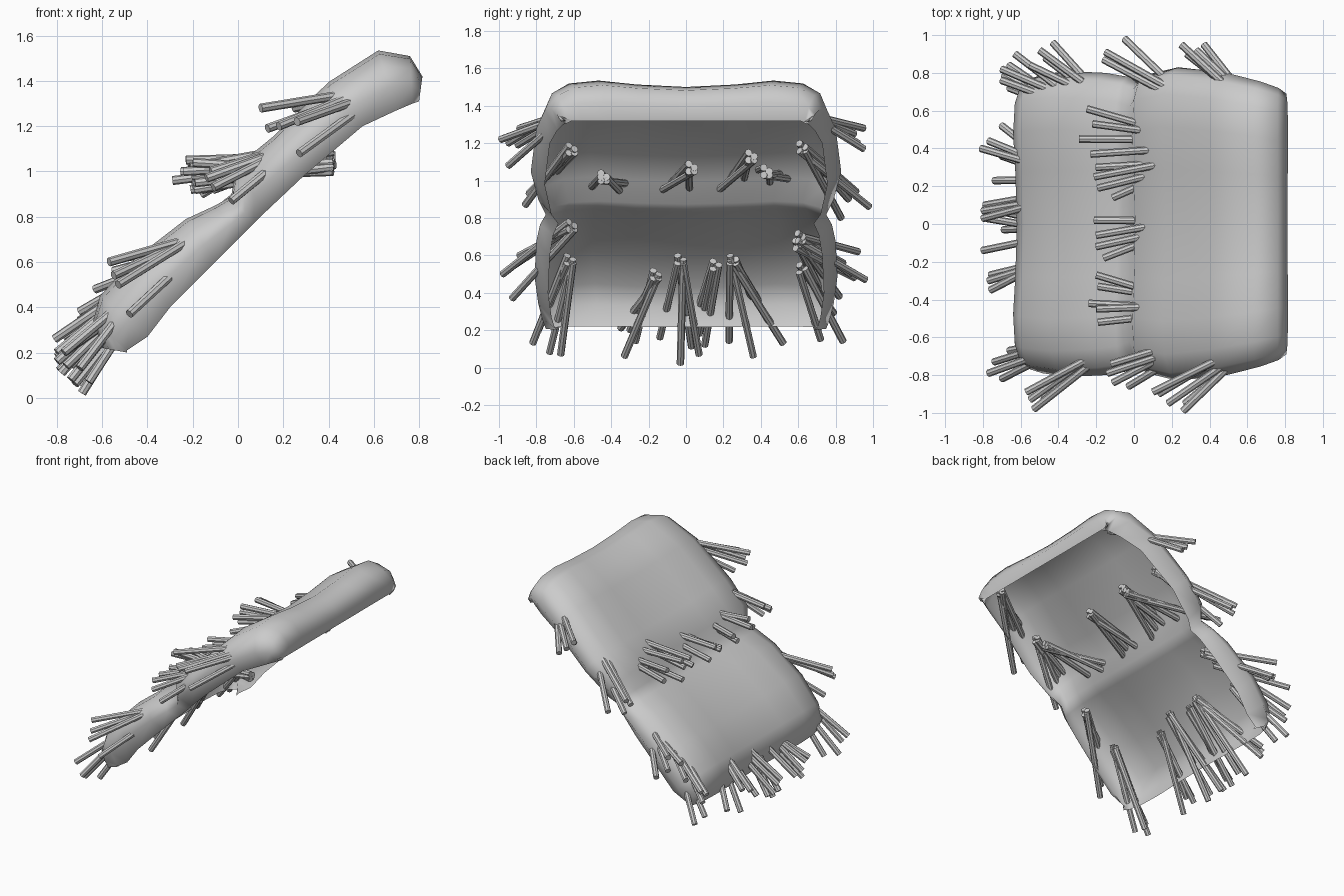
import bpy, bmesh
from mathutils import Vector

# --- Shell: stations up the slope (crown x, crown z, skirt edge x, skirt edge z, half width)
stations = [
    (-0.60, 0.22, -0.49, 0.20, 0.75), (-0.64, 0.34, -0.49, 0.21, 0.77),
    (-0.61, 0.45, -0.40, 0.27, 0.79), (-0.45, 0.62, -0.30, 0.40, 0.81),
    (-0.23, 0.79, -0.10, 0.60, 0.80), (-0.10, 0.85, 0.01, 0.71, 0.78),
    (-0.03, 0.89, 0.07, 0.77, 0.75), (-0.01, 1.02, 0.12, 0.82, 0.79),
    (0.15, 1.15, 0.29, 0.98, 0.83), (0.40, 1.395, 0.55, 1.20, 0.80),
    (0.62, 1.535, 0.70, 1.27, 0.755), (0.76, 1.51, 0.77, 1.30, 0.72),
    (0.815, 1.42, 0.80, 1.31, 0.69), (0.80, 1.32, 0.80, 1.32, 0.67)]
# half section: fraction of half width, fraction of the drop from crown to edge
half = [(0.35, 0.08), (0.62, 0.0), (0.83, 0.06), (0.95, 0.26), (1.0, 0.60), (0.91, 1.0)]
section = [(-f, t) for f, t in reversed(half)] + [(0, 0.13)] + half

bm = bmesh.new()
grid = []
for cx, cz, ex, ez, w in stations:
    grid.append([bm.verts.new((cx + (ex - cx) * t, f * w, cz + (ez - cz) * t))
                 for f, t in section])
for a, b in zip(grid, grid[1:]):
    for j in range(len(section) - 1):
        bm.faces.new((a[j], b[j], b[j + 1], a[j + 1]))
bmesh.ops.recalc_face_normals(bm, faces=bm.faces)
if sum(f.normal.z for f in bm.faces) < 0:
    bmesh.ops.reverse_faces(bm, faces=bm.faces)
me = bpy.data.meshes.new("shell")
bm.to_mesh(me)
bm.free()
me.shade_smooth()
shell = bpy.data.objects.new("shell", me)
bpy.context.collection.objects.link(shell)


# --- Tufts: straight sticks fanning from one root inside the shell
def tuft(name, root, tips, radius=0.02):
    bm = bmesh.new()
    root = Vector(root)
    for i, tip in enumerate(tips):
        tip = Vector(tip)
        start = root + Vector((0, 0.03 * (i % 2) - 0.015, 0.02 * (i % 3) - 0.02))
        d = tip - start
        m = d.to_track_quat('Z', 'Y').to_matrix().to_4x4()
        m.translation = (start + tip) / 2
        bmesh.ops.create_cone(bm, cap_ends=True, segments=8, radius1=radius,
                              radius2=radius, depth=d.length, matrix=m)
    me = bpy.data.meshes.new(name)
    bm.to_mesh(me)
    bm.free()
    ob = bpy.data.objects.new(name, me)
    bpy.context.collection.objects.link(ob)
    bpy.context.view_layer.objects.active = ob
    ob.select_set(True)
    bpy.ops.object.shade_smooth_by_angle()
    ob.select_set(False)


# tufts along the lower end
tuft("lower_tuft_1", (-0.34, -0.62, 0.58), [(-0.77, -0.79, 0.20), (-0.74, -0.73, 0.08),
     (-0.70, -0.82, 0.13), (-0.66, -0.67, 0.07)])
tuft("lower_tuft_2", (-0.37, -0.16, 0.50), [(-0.77, -0.30, 0.20), (-0.72, -0.33, 0.06),
     (-0.76, -0.27, 0.14), (-0.76, -0.35, 0.21)])
tuft("lower_tuft_3", (-0.34, -0.03, 0.58), [(-0.80, -0.14, 0.16), (-0.69, -0.03, 0.02),
     (-0.78, 0.03, 0.11), (-0.72, 0.07, 0.07)])
tuft("lower_tuft_4", (-0.36, 0.16, 0.55), [(-0.80, 0.07, 0.18), (-0.79, 0.10, 0.12),
     (-0.80, 0.03, 0.20)])
tuft("lower_tuft_5", (-0.34, 0.25, 0.58), [(-0.74, 0.23, 0.14), (-0.81, 0.40, 0.26),
     (-0.70, 0.36, 0.06), (-0.77, 0.44, 0.27), (-0.70, 0.52, 0.13)])
tuft("lower_tuft_6", (-0.36, 0.62, 0.53), [(-0.66, 0.72, 0.15), (-0.66, 0.84, 0.14),
     (-0.69, 0.79, 0.29)])

# tufts across the waist
tuft("waist_tuft_1", (0.42, -0.44, 1.02), [(-0.20, -0.27, 0.98), (-0.19, -0.33, 0.92),
     (-0.24, -0.42, 1.00), (-0.20, -0.45, 1.04), (-0.19, -0.52, 0.95)])
tuft("waist_tuft_2", (0.42, 0.03, 1.07), [(-0.21, 0.02, 0.92), (-0.20, -0.06, 0.98),
     (-0.20, -0.12, 0.94), (-0.16, -0.18, 0.92)])
tuft("waist_tuft_3", (0.40, 0.35, 1.13), [(-0.20, 0.30, 0.97), (-0.21, 0.25, 1.02),
     (-0.19, 0.19, 0.94), (-0.11, 0.14, 0.92)])
tuft("waist_tuft_4", (0.43, 0.43, 1.05), [(-0.25, 0.61, 1.00), (-0.29, 0.45, 0.96),
     (-0.23, 0.37, 1.05), (-0.22, 0.53, 1.04)])

# tufts along both long sides
tuft("side_tuft_upper_front", (0.71, -0.57, 1.40), [(0.10, -0.89, 1.28), (0.13, -0.90, 1.19),
     (0.18, -0.95, 1.20), (0.26, -0.99, 1.22), (0.27, -0.95, 1.08)])
tuft("side_tuft_upper_back", (0.69, 0.56, 1.40), [(0.25, 0.95, 1.28), (0.33, 0.92, 1.20),
     (0.37, 0.95, 1.17), (0.28, 0.90, 1.25)])
tuft("side_tuft_middle_front", (0.36, -0.61, 1.17), [(-0.14, -0.79, 0.97), (-0.11, -0.84, 0.93),
     (-0.03, -0.86, 0.87), (-0.12, -0.74, 1.00)])
tuft("side_tuft_middle_back", (0.34, 0.62, 1.18), [(-0.05, 0.98, 0.86), (-0.15, 0.91, 0.94),
     (-0.16, 0.87, 0.90), (-0.08, 0.83, 0.80)])
tuft("side_tuft_lower_front", (-0.08, -0.61, 0.76), [(-0.57, -0.89, 0.60), (-0.55, -0.93, 0.54),
     (-0.53, -0.98, 0.50), (-0.48, -0.93, 0.37)])
tuft("side_tuft_lower_back", (-0.10, 0.61, 0.70), [(-0.43, 0.96, 0.47), (-0.50, 0.92, 0.62),
     (-0.47, 0.88, 0.50), (-0.55, 0.84, 0.56)])
tuft("corner_tuft_back", (-0.22, 0.60, 0.66), [(-0.63, 0.90, 0.48), (-0.70, 0.82, 0.38),
     (-0.70, 0.76, 0.34)])
